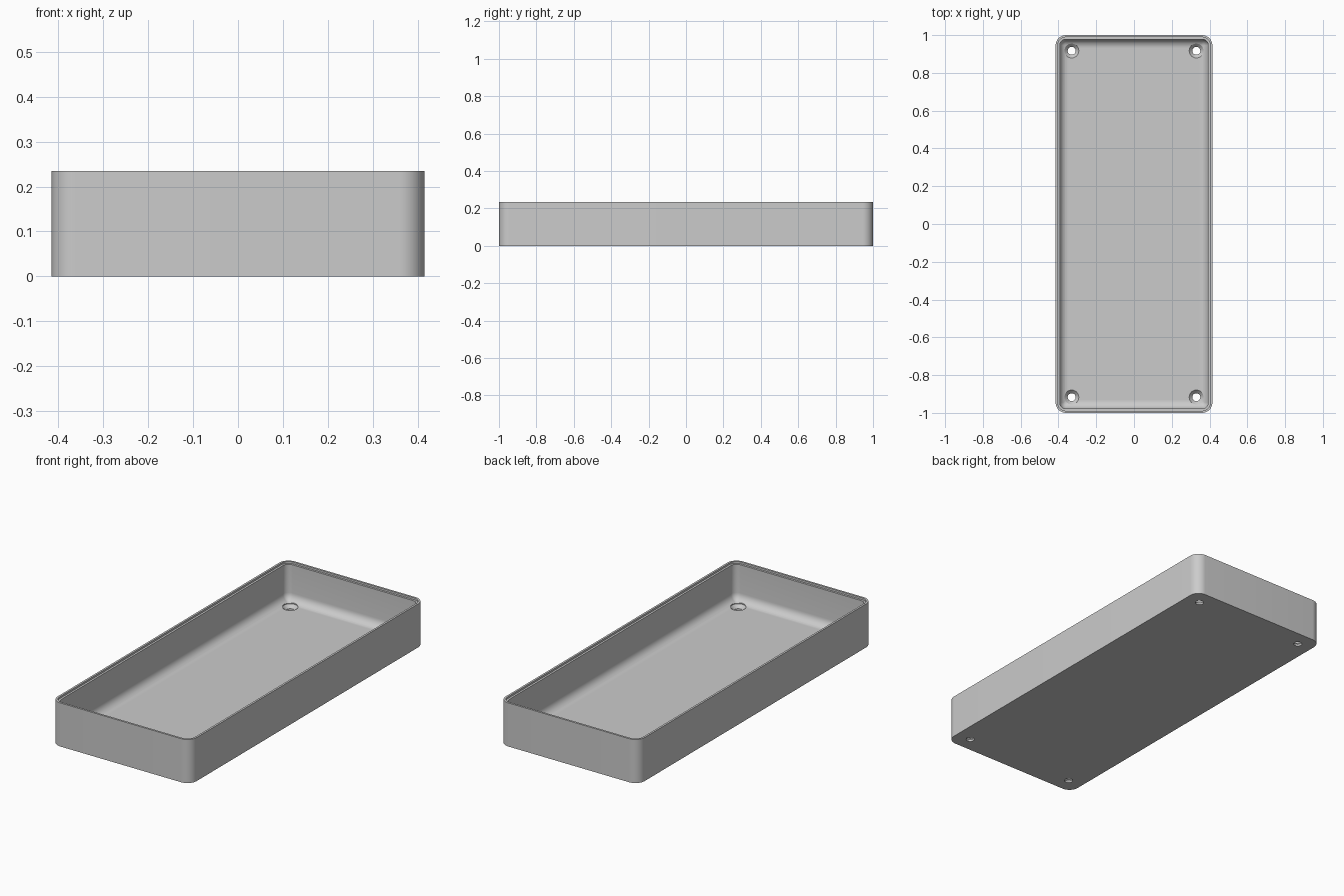
import bpy
import bmesh
import math

cube = bpy.data.objects.get("Cube")
if cube:
    bpy.data.objects.remove(cube, do_unlink=True)

HALF_X, HALF_Y, HEIGHT = 0.415, 1.0, 0.235
CORNER, WALL, FLOOR, FILLET = 0.055, 0.022, 0.028, 0.045
ARC = 12

grey = bpy.data.materials.new("plain grey")
grey.use_nodes = True
colour = (0.6, 0.6, 0.6, 1)
grey.diffuse_color = colour
grey.node_tree.nodes["Principled BSDF"].inputs["Base Color"].default_value = colour


def make_object(name, bm):
    bmesh.ops.recalc_face_normals(bm, faces=bm.faces)
    mesh = bpy.data.meshes.new(name)
    bm.to_mesh(mesh)
    bm.free()
    obj = bpy.data.objects.new(name, mesh)
    mesh.materials.append(grey)
    bpy.context.collection.objects.link(obj)
    return obj


def rounded_ring(bm, inset, z):
    """Rounded rectangle of vertices, inset from the outer outline."""
    r = max(CORNER - inset, 0.012)
    cx, cy = HALF_X - inset - r, HALF_Y - inset - r
    ring = []
    for quarter, (sx, sy) in enumerate([(1, 1), (-1, 1), (-1, -1), (1, -1)]):
        for i in range(ARC + 1):
            a = (quarter + i / ARC) * math.pi / 2
            ring.append(bm.verts.new((sx * cx + r * math.cos(a), sy * cy + r * math.sin(a), z)))
    return ring


def loft(bm, rings):
    """Skin neighbouring rings and cap both ends."""
    for low, high in zip(rings, rings[1:]):
        n = len(low)
        for i in range(n):
            j = (i + 1) % n
            bm.faces.new((low[i], low[j], high[j], high[i]))
    bm.faces.new(rings[0])
    bm.faces.new(rings[-1])


# Tray: outer wall, stepped rim, inner wall, rounded floor edge
profile = [(0, 0), (0, HEIGHT), (WALL / 2, HEIGHT),
           (WALL / 2, HEIGHT - 0.01), (WALL, HEIGHT - 0.01)]
for i in range(9):
    a = i / 8 * math.pi / 2
    profile.append((WALL + FILLET * (1 - math.cos(a)), FLOOR + FILLET * (1 - math.sin(a))))
bm = bmesh.new()
loft(bm, [rounded_ring(bm, inset, z) for inset, z in profile])
tray = make_object("tray", bm)

# Countersunk screw holes in the four corners
bm = bmesh.new()
hole_profile = [(0.021, -0.02), (0.021, 0.01), (0.038, FLOOR), (0.038, FLOOR + 0.03)]
for sx in (-1, 1):
    for sy in (-1, 1):
        rings = []
        for r, z in hole_profile:
            angles = [math.tau * i / 32 for i in range(32)]
            rings.append([bm.verts.new((sx * 0.33 + r * math.cos(a), sy * 0.917 + r * math.sin(a), z))
                          for a in angles])
        loft(bm, rings)
cutter = make_object("screw_hole_cutter", bm)
cutter.hide_render = True
cutter.hide_viewport = True

holes = tray.modifiers.new("screw holes", 'BOOLEAN')
holes.operation = 'DIFFERENCE'
holes.solver = 'EXACT'
holes.object = cutter

# Apply the cut, then remove the helper and smooth the rounded areas
bpy.context.view_layer.objects.active = tray
tray.select_set(True)
bpy.ops.object.modifier_apply(modifier=holes.name)
bpy.data.objects.remove(cutter, do_unlink=True)
bpy.ops.object.shade_smooth_by_angle(angle=math.radians(30))
